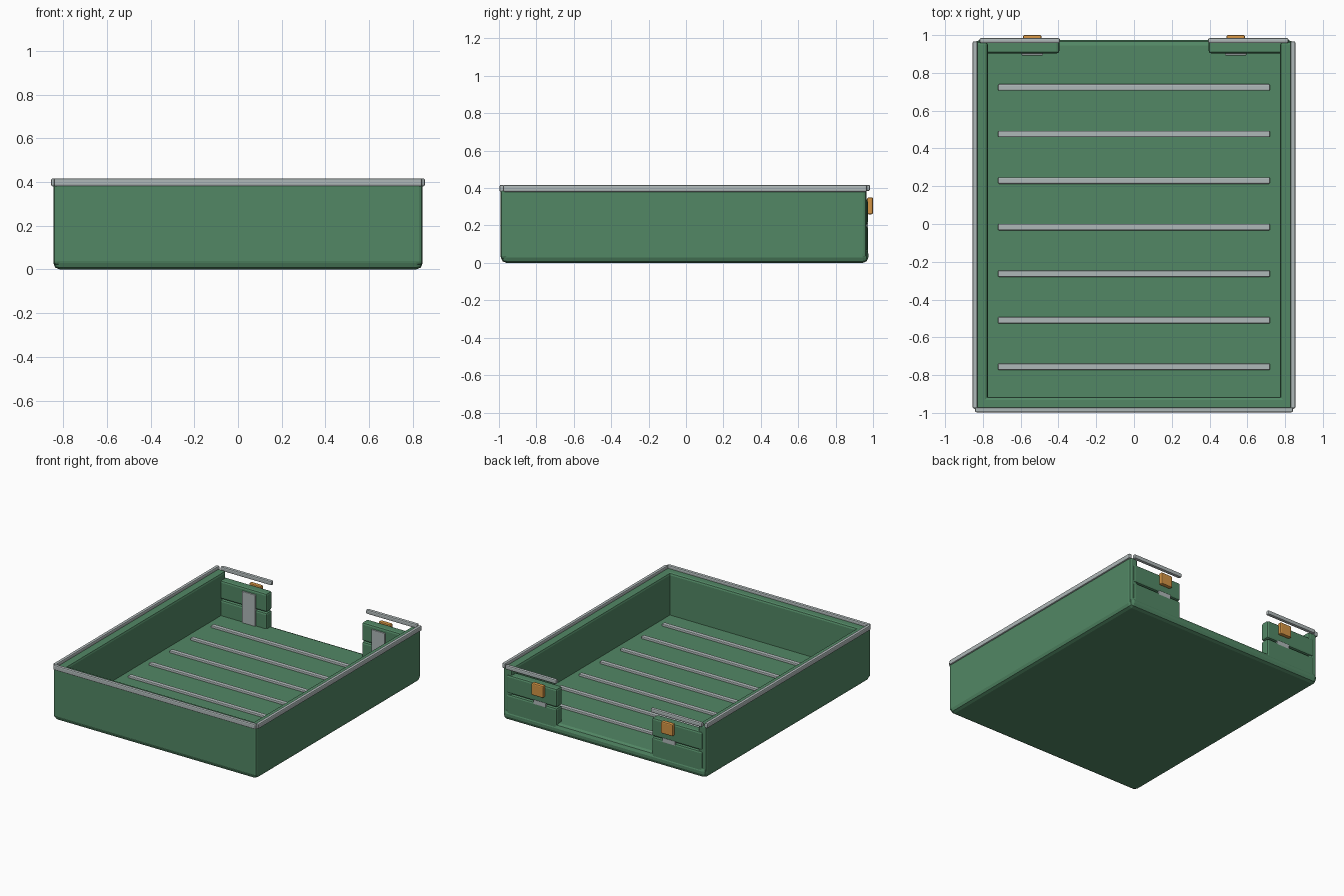
import bpy, bmesh

if "Cube" in bpy.data.objects:
    bpy.data.objects.remove(bpy.data.objects["Cube"])


def material(name, rgb):
    m = bpy.data.materials.new(name)
    m.diffuse_color = (*rgb, 1)
    m.use_nodes = True
    m.node_tree.nodes["Principled BSDF"].inputs["Base Color"].default_value = m.diffuse_color
    return m


GREEN = material("green_paint", (0.085, 0.245, 0.130))
GREY = material("grey_metal", (0.43, 0.48, 0.48))
BRASS = material("brass", (0.66, 0.30, 0.06))


def box(name, x, y, z, mat, bevel=0.008):
    """Bevelled box given its (min, max) range on each axis."""
    bm = bmesh.new()
    bmesh.ops.create_cube(bm, size=1)
    for v in bm.verts:
        v.co = [(a + b) / 2 + c * (b - a) for (a, b), c in zip((x, y, z), v.co)]
    me = bpy.data.meshes.new(name)
    bm.to_mesh(me)
    bm.free()
    me.materials.append(mat)
    ob = bpy.data.objects.new(name, me)
    bpy.context.collection.objects.link(ob)
    mod = ob.modifiers.new("bevel", 'BEVEL')
    mod.width = bevel
    mod.segments = 2
    return ob


def pair(name, x, y, z, mat, bevel=0.008):
    """The same box on the right and mirrored on the left."""
    box("right_" + name, x, y, z, mat, bevel)
    box("left_" + name, (-x[1], -x[0]), y, z, mat, bevel)


# tray shell
box("floor", (-0.845, 0.845), (-0.99, 0.975), (0, 0.08), GREEN, 0.03)
box("front_wall", (-0.845, 0.845), (-0.992, -0.915), (0.02, 0.395), GREEN, 0.016)
pair("side_wall", (0.774, 0.845), (-0.99, 0.965), (0.02, 0.395), GREEN, 0.016)

# back corner panels, two stacked boards each side of the opening
pair("lower_back_panel", (0.395, 0.815), (0.903, 0.972), (0.04, 0.197), GREEN, 0.014)
pair("upper_back_panel", (0.395, 0.815), (0.903, 0.972), (0.203, 0.342), GREEN, 0.014)

# hinge straps on the inside, with a tongue through the panel gap
pair("inner_strap", (0.482, 0.595), (0.893, 0.906), (0.065, 0.315), GREY, 0.003)
pair("strap_tongue", (0.485, 0.59), (0.90, 0.973), (0.18, 0.215), GREY, 0.004)

# latches on the back
pair("latch", (0.49, 0.588), (0.968, 1.0), (0.26, 0.35), BRASS)

# rim rails
box("front_rail", (-0.842, 0.842), (-0.997, -0.971), (0.38, 0.417), GREY)
pair("side_rail", (0.829, 0.855), (-0.977, 0.967), (0.38, 0.417), GREY)
pair("back_rail", (0.392, 0.818), (0.957, 0.984), (0.385, 0.417), GREY)

# floor ribs
for i in range(7):
    y = -0.756 + i * 0.2465
    box(f"floor_rib_{i + 1}", (-0.72, 0.72), (y - 0.017, y + 0.017), (0.072, 0.096), GREY, 0.006)
